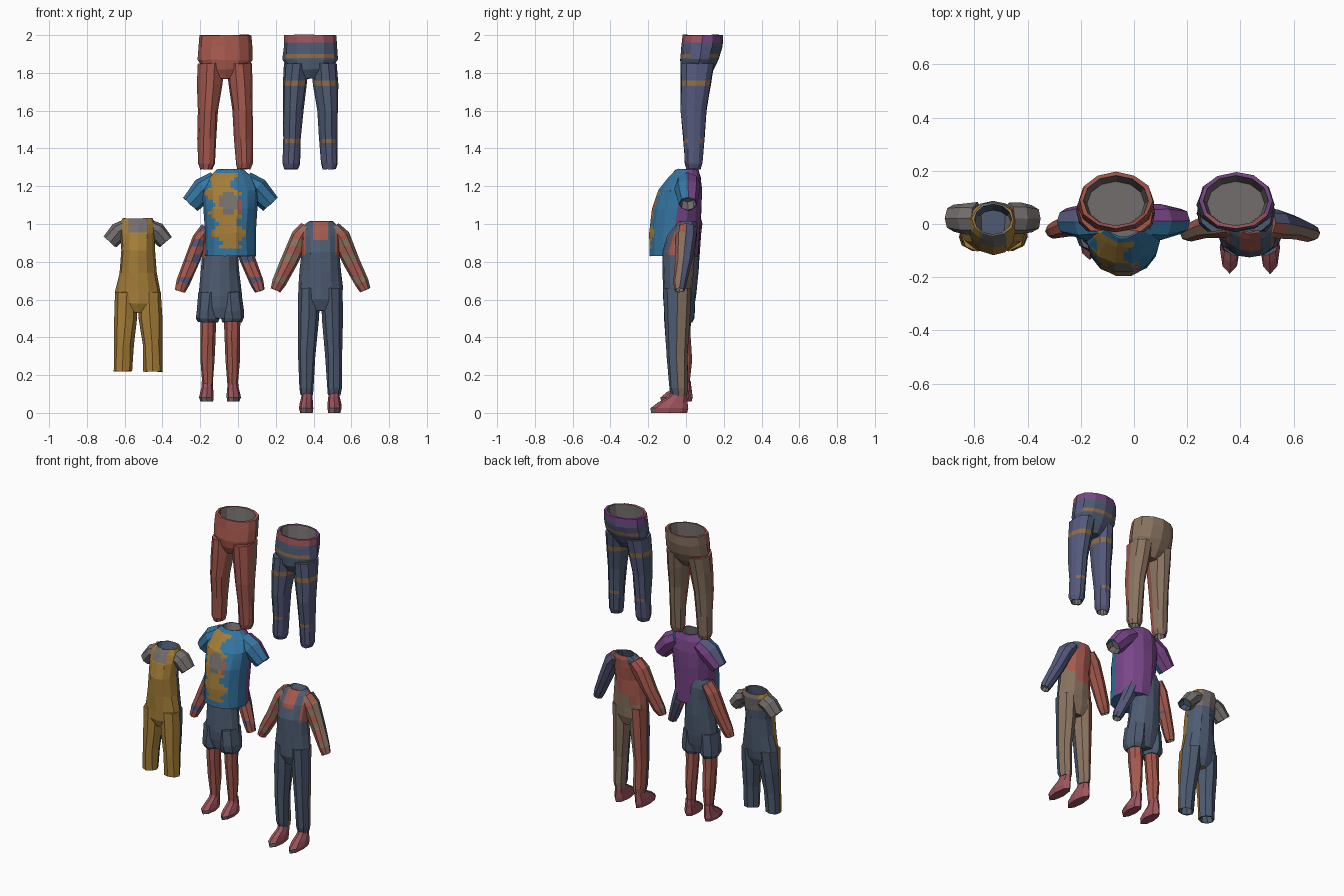
import bpy
import bmesh
import math
import random
from mathutils import Vector

random.seed(4)
if "Cube" in bpy.data.objects:
    bpy.data.objects.remove(bpy.data.objects["Cube"], do_unlink=True)

# Palette
COLOURS = {
    "brick_red": (.38, .10, .075), "brown": (.25, .17, .115),
    "navy": (.075, .105, .165), "blue": (.035, .18, .36),
    "purple": (.19, .06, .25), "gold": (.38, .21, .04),
    "grey": (.17, .155, .15), "rose": (.34, .09, .11),
    "indigo": (.09, .1, .2), "tan": (.27, .15, .07),
}
NAMES = list(COLOURS)
MATERIALS = []
for label, rgb in COLOURS.items():
    mat = bpy.data.materials.new(label)
    mat.use_nodes = True
    mat.diffuse_color = (*rgb, 1)
    shader = mat.node_tree.nodes["Principled BSDF"]
    shader.inputs["Base Color"].default_value = (*rgb, 1)
    shader.inputs["Roughness"].default_value = .9
    MATERIALS.append(mat)


def loft(name, cx, sections, rule, sides=8, tilt=False, cup=None, cuts=(), jitter=.003):
    """Skin elliptical sections (z, x, y, rx, ry); a cup hollows the last end."""
    bm = bmesh.new()
    centres = [Vector((x, y, z)) for z, x, y, _, _ in sections]
    rings = []

    def ring(centre, axis, rx, ry):
        across = Vector((0, 1, 0)).cross(axis).normalized()
        verts = []
        for k in range(sides):
            a = math.tau * k / sides
            p = centre + across * math.cos(a) * rx + Vector((0, math.sin(a) * ry, 0))
            verts.append(bm.verts.new(p))
        rings.append(verts)

    for i, (_, _, _, rx, ry) in enumerate(sections):
        axis = Vector((0, 0, 1))
        if tilt:
            axis = centres[min(i + 1, len(centres) - 1)] - centres[max(i - 1, 0)]
        ring(centres[i], axis.normalized(), rx, ry)
    for v in bm.verts:
        v.co += Vector([random.uniform(-jitter, jitter) for _ in "xyz"])
    outer = len(rings)
    if cup:
        inward = (centres[-2] - centres[-1]).normalized()
        rx, ry = sections[-1][3:]
        ring(centres[-1], axis.normalized(), rx * .88, ry * .88)
        ring(centres[-1] + inward * rx, axis.normalized(), rx * .78, ry * .78)
    for i in range(len(rings) - 1):
        for k in range(sides):
            j = (k + 1) % sides
            f = bm.faces.new((rings[i][k], rings[i][j], rings[i + 1][j], rings[i + 1][k]))
            f.material_index = 1 if i >= outer else 0
    bm.faces.new(rings[0])
    bm.faces.new(rings[-1]).material_index = 1 if cup else 0
    bmesh.ops.recalc_face_normals(bm, faces=bm.faces)
    # Seams where the fabric colour changes
    for direction, value in cuts:
        normal = Vector([float(direction == d) for d in "xyz"])
        bmesh.ops.bisect_plane(bm, geom=bm.verts[:] + bm.edges[:] + bm.faces[:],
                               plane_co=normal * value, plane_no=normal)
    bm.normal_update()
    for f in bm.faces:
        pick = cup if f.material_index else rule(f.calc_center_median(), f.normal)
        f.material_index = NAMES.index(pick)
    mesh = bpy.data.meshes.new(name)
    bm.to_mesh(mesh)
    bm.free()
    for m in MATERIALS:
        mesh.materials.append(m)
    obj = bpy.data.objects.new(name, mesh)
    obj.location.x = cx
    bpy.context.collection.objects.link(obj)


def pair(name, cx, sections, rule, **options):
    for label, s in (("right", -1), ("left", 1)):
        mirrored = [(z, s * x, y, rx, ry) for z, x, y, rx, ry in sections]
        loft(f"{label}_{name}", cx, mirrored, rule, **options)


def plain(colour):
    return lambda c, n: colour


def two_sided(front, back):
    return lambda c, n: front if n.y < .15 else back


# Two pairs of trousers
def striped(c, n):
    if c.z > 1.96:
        return "rose" if c.y < .06 else "purple"
    if abs(c.z - 1.745) < .016 or abs(n.x) < .75 and any(abs(c.z - s) < .011 for s in (1.89, 1.44)):
        return "tan"
    return "indigo" if n.x > .6 or (c.z < 1.4 and n.y < 0) or (c.x < 0 and n.y > .3) else "navy"


stripe_cuts = [("z", s + d) for s, w in ((1.89, .01), (1.745, .015), (1.44, .01)) for d in (-w, w)]
stripe_cuts += [("z", 1.96), ("z", 1.4)]
HIPS = [(1.77, 0, .055, .05, .055), (1.82, 0, .06, .115, .085), (1.87, 0, .07, .146, .1),
        (1.94, 0, .083, .143, .108), (2, 0, .088, .139, .107)]
LEG = [(1.85, .074, .06, .068, .092), (1.74, .082, .052, .066, .082),
       (1.6, .092, .04, .055, .07), (1.45, .097, .042, .048, .058),
       (1.32, .1, .04, .045, .047), (1.29, .1, .04, .036, .037)]
for title, cx, rule, cuts in (
        ("plain_trousers", -.068, two_sided("brick_red", "brown"), ()),
        ("striped_trousers", .383, striped, stripe_cuts)):
    loft(title + "_hips", cx, HIPS, rule, sides=12, cup="grey", cuts=cuts)
    pair(title + "_leg", cx, LEG, rule, sides=10, cup="grey", cuts=cuts)


# T-shirt with a ragged painted patch
def shirt_colour(c, n):
    if n.y > .1 and c.y > -.06:
        return "purple"
    if n.y < -.1 and .87 < c.z < 1.275:
        dx = c.x + .01 + .15 * (c.z - .95)
        if 1.06 < c.z < 1.17 and abs(c.x + .01) < .05 - abs(c.z - 1.115) * .4:
            return "grey"
        if 1.06 < c.z < 1.13 and .04 < c.x < .06:
            return "brick_red"
        if abs(dx) < .07 + .025 * math.sin(c.z * 61):
            return "gold"
    return "blue"


def shirt_sleeve(c, n):
    if c.x < 0 and n.z > .35:
        return "indigo" if n.y > 0 else "blue"
    return "purple" if n.y > .15 else "blue"


grid = [("x", -.16 + .02 * i) for i in range(15)] + [("z", .87 + .02 * i) for i in range(21)]
loft("shirt_body", -.04,
     [(.83, 0, -.065, .136, .132), (.95, 0, -.06, .134, .138), (1.08, 0, -.048, .142, .133),
      (1.18, 0, -.03, .148, .118), (1.25, 0, -.005, .115, .085), (1.29, 0, .005, .07, .06)],
     shirt_colour, sides=14, cup="grey", cuts=grid)
pair("shirt_sleeve", -.04,
     [(1.225, .075, .01, .055, .065), (1.185, .14, .008, .063, .068), (1.105, .212, .01, .052, .05)],
     shirt_sleeve, tilt=True, cup="grey")


# Shared dungaree details: bib, shoulder straps and the top below them
def bib(front, back, top, top_back, bib_z, seam, strap, slope=0):
    def rule(c, n):
        on_strap = strap[0] < abs(c.x) < strap[1]
        if n.y > .1:
            if on_strap and c.z > bib_z + .05:
                return front
            return back if c.z < seam + slope * c.x else top_back
        if c.z < bib_z - .08 or (c.z < bib_z and abs(c.x) < strap[1]):
            return front
        return front if on_strap else top
    return rule


def bib_cuts(bib_z, seam, strap):
    return ([("z", z) for z in (bib_z, bib_z - .08, bib_z + .05, seam, seam - .06, seam + .06)]
            + [("x", s * x) for s in (-1, 1) for x in strap])


# Long sleeves with faded patches
def patchy_sleeve(outer, patch, left_back):
    def rule(c, n):
        if n.y > .3:
            return "brick_red" if c.x < 0 else left_back
        faded = math.sin(c.z * 70 + n.y * 5) > .35
        return outer if n.x * c.x > .11 * abs(c.x) * 6 else patch if faded else "brick_red"
    return rule


sleeve_cuts = [("z", .68 + .04 * i) for i in range(8)]

# Long dungarees with a long-sleeved top
CX = .436
STRAP = (.04, .078)
loft("long_dungarees_body", CX,
     [(.54, 0, -.045, .05, .055), (.6, 0, -.045, .106, .075), (.66, 0, -.045, .118, .079),
      (.75, 0, -.042, .108, .085), (.85, 0, -.04, .1, .088), (.94, 0, -.022, .103, .078),
      (.99, 0, 0, .092, .06), (1.015, 0, .01, .064, .046)],
     bib("navy", "brown", "brick_red", "brick_red", .915, .75, STRAP, slope=.8), sides=12,
     cup="navy", cuts=bib_cuts(.915, .75, STRAP))


def long_leg(c, n):
    if n.y < .1:
        return "navy"
    return "brick_red" if n.x < -.3 and c.x < 0 else "brown"


pair("long_dungarees_leg", CX,
     [(.66, .058, -.045, .057, .074), (.5, .063, -.048, .054, .068), (.3, .072, -.048, .044, .056),
      (.13, .073, -.04, .038, .05), (.095, .072, -.038, .033, .042)], long_leg)
pair("long_sleeve", CX,
     [(.98, .066, .005, .042, .052), (.93, .106, 0, .051, .054), (.8, .166, -.01, .044, .045),
      (.69, .22, -.03, .037, .037), (.65, .238, -.035, .029, .029)],
     patchy_sleeve("brown", "brown", "indigo"), tilt=True, cup="grey", cuts=sleeve_cuts)


# Shoes with grey toe edges
def shoe(c, n):
    return "grey" if n.y < -.5 and -.9 < n.z < 0 else "rose"


SHOE = [(0, .074, -.09, .033, .095), (.025, .076, -.088, .038, .1), (.055, .074, -.07, .035, .078),
        (.085, .072, -.045, .03, .05), (.12, .072, -.035, .028, .035)]
pair("long_outfit_shoe", CX, SHOE, shoe, jitter=.001)

# Short dungarees with tights and a long-sleeved top
CX = -.095
loft("short_dungarees_body", CX,
     [(.5, 0, -.03, .06, .06), (.56, 0, -.028, .108, .074), (.62, 0, -.025, .114, .08),
      (.76, 0, -.018, .1, .084), (.87, 0, -.012, .093, .084), (.95, 0, 0, .1, .07),
      (1, 0, .008, .075, .05)],
     bib("navy", "navy", "brick_red", "navy", .9, .88, STRAP), sides=12,
     cup="grey", cuts=bib_cuts(.9, .88, STRAP))
pair("shorts_leg", CX,
     [(.64, .056, -.028, .056, .076), (.54, .064, -.03, .062, .078), (.5, .066, -.03, .062, .074),
      (.48, .063, -.03, .052, .06)], plain("navy"), cup="grey")
pair("tights_leg", CX,
     [(.55, .064, -.028, .044, .05), (.4, .064, -.024, .039, .046), (.28, .066, -.014, .037, .044),
      (.14, .066, -.012, .027, .032), (.1, .066, -.012, .025, .03)], plain("brick_red"))
pair("tights_sleeve", CX,
     [(.975, .066, .01, .04, .048), (.92, .105, .006, .045, .051), (.8, .15, -.002, .042, .043),
      (.69, .196, -.02, .036, .036), (.645, .212, -.025, .028, .028)],
     patchy_sleeve("brick_red", "indigo", "indigo"), tilt=True, cup="grey", cuts=sleeve_cuts)
shift = [(z * .9 + .06, x - .004, y * .85 + .025, rx, ry * .85) for z, x, y, rx, ry in SHOE]
pair("short_outfit_shoe", CX, shift, shoe, jitter=.001)

# Short-sleeved dungarees
CX = -.53
STRAP = (.05, .088)
loft("gold_dungarees_body", CX,
     [(.53, 0, -.03, .05, .055), (.58, 0, -.03, .112, .074), (.64, 0, -.026, .12, .081),
      (.74, 0, -.024, .1, .087), (.86, 0, -.022, .09, .094), (.95, 0, -.006, .094, .087),
      (1, 0, .012, .094, .077), (1.03, 0, .018, .08, .064)],
     bib("gold", "navy", "grey", "grey", .955, .92, STRAP), sides=12,
     cup="navy", cuts=bib_cuts(.955, .92, STRAP))
pair("gold_dungarees_leg", CX,
     [(.64, .06, -.028, .06, .077), (.5, .066, -.035, .062, .068), (.36, .076, -.045, .052, .056),
      (.22, .08, -.048, .05, .046)], two_sided("gold", "navy"), cup="navy")
pair("short_sleeve", CX,
     [(.98, .06, .02, .045, .06), (.96, .1, .02, .05, .06), (.905, .148, .022, .044, .05)],
     plain("grey"), tilt=True, cup="navy")
